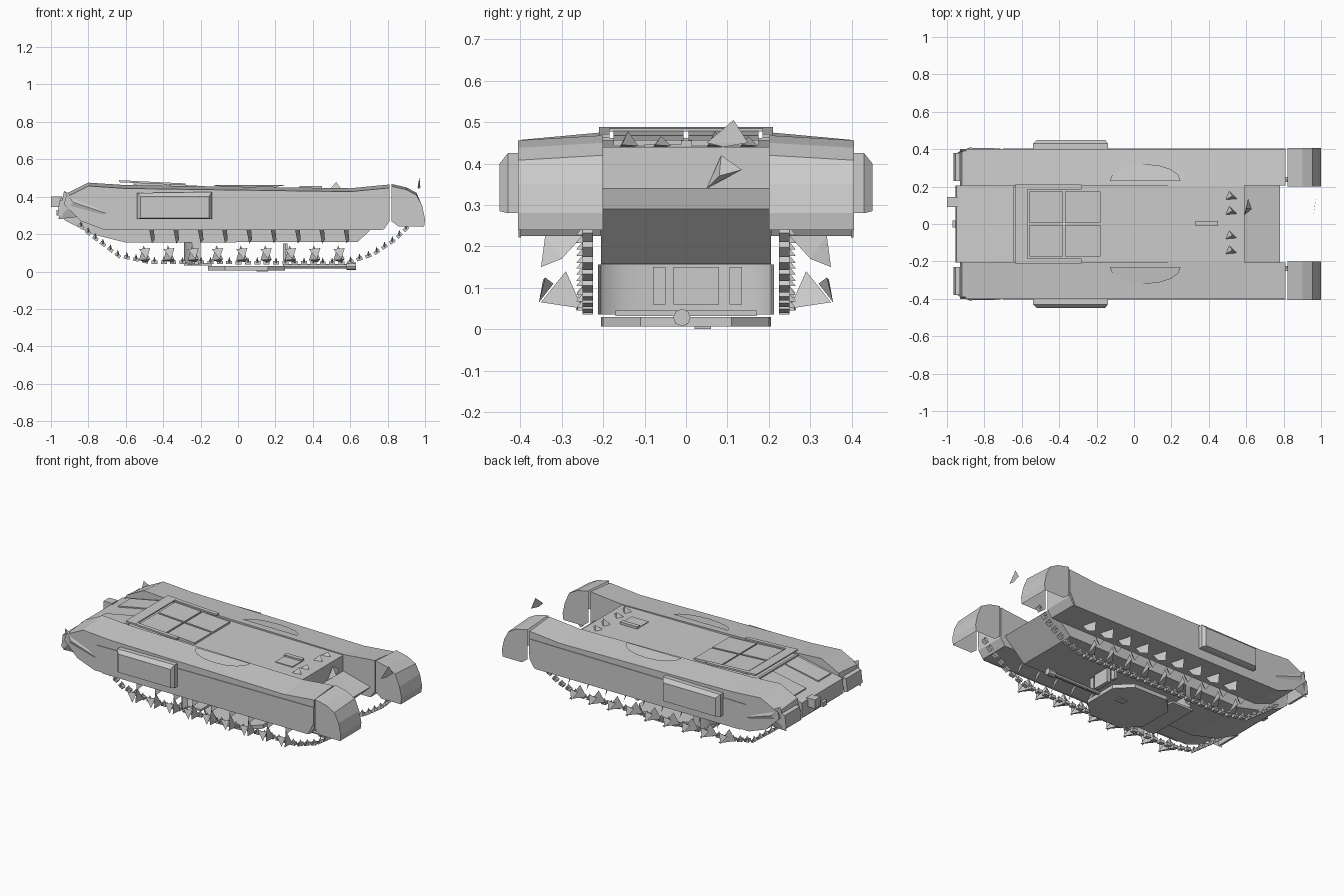
import bpy, bmesh, math
from mathutils import Vector


def make(name, verts, faces):
    me = bpy.data.meshes.new(name)
    me.from_pydata(verts, [], faces)
    bm = bmesh.new()
    bm.from_mesh(me)
    bmesh.ops.recalc_face_normals(bm, faces=bm.faces)
    bm.to_mesh(me)
    bm.free()
    ob = bpy.data.objects.new(name, me)
    bpy.context.collection.objects.link(ob)
    return ob


def ring(n, k=0):
    return [(k + i, k + (i + 1) % n, k + n + (i + 1) % n, k + n + i) for i in range(n)]


def prism(name, pts, y0, y1, drop=0.0, above=9, skip=()):
    """x-z profile swept from y0 to y1; points above a height drop at y1"""
    n = len(pts)
    v = [(x, y0, z) for x, z in pts]
    v += [(x, y1, z - (drop if z > above else 0)) for x, z in pts]
    f = [tuple(range(n)), tuple(range(n, 2 * n))]
    return make(name, v, f + [q for i, q in enumerate(ring(n)) if i not in skip])


def box(name, x0, x1, y0, y1, z0, z1, tilt=0.0):
    """box whose far x end is raised by tilt"""
    return prism(name, [(x0, z0), (x1, z0 + tilt), (x1, z1 + tilt), (x0, z1)], y0, y1)


def rod(name, x0, x1, y, z, r, n=8):
    v = [(x, y + r * math.cos(2 * math.pi * i / n), z + r * math.sin(2 * math.pi * i / n))
         for x in (x0, x1) for i in range(n)]
    return make(name, v, ring(n) + [tuple(range(n)), tuple(range(n, 2 * n))])


def shard(name, pts):
    return make(name, pts, [(0, 1, 2), (0, 1, 3), (0, 2, 3), (1, 2, 3)])


# Central hull with stepped nose
prism("hull", [(0.59, 0.44), (0.59, 0.34), (0.78, 0.29), (0.64, 0.158), (-0.6, 0.155), (-0.78, 0.2),
               (-0.92, 0.27), (-0.955, 0.3), (-0.95, 0.39), (-0.63, 0.455), (-0.2, 0.445)], -0.205, 0.205)

# Track housings, fenders and side details
for s, side in ((1, "left"), (-1, "right")):
    prism("track_housing_" + side,
          [(-0.93, 0.36), (-0.92, 0.415), (-0.8, 0.475), (-0.6, 0.462), (-0.12, 0.455), (0.6, 0.445),
           (0.81, 0.465), (0.81, 0.27), (0.78, 0.225), (-0.72, 0.225), (-0.84, 0.27)],
          s * 0.205, s * 0.4, 0.018, 0.4)
    prism("front_fender_" + side,
          [(0.82, 0.468), (0.9, 0.45), (0.955, 0.42), (0.985, 0.35), (1.0, 0.28), (0.995, 0.24),
           (0.86, 0.24), (0.82, 0.27)], s * 0.2, s * 0.405, 0.012, 0.4, skip=(5, 6, 7))
    # outer armour panel
    prism("side_panel_" + side, [(-0.7, 0.39), (0.81, 0.4), (0.81, 0.3), (0.77, 0.222), (-0.66, 0.222),
                                 (-0.7, 0.27)], s * 0.398, s * 0.404)
    # air intake box with sloping outer edges
    a = [(-0.54, 0.28), (-0.14, 0.28), (-0.14, 0.425), (-0.54, 0.42)]
    b = [(-0.52, 0.285), (-0.155, 0.285), (-0.155, 0.40), (-0.52, 0.40)]
    v = [(x, s * 0.4, z) for x, z in a] + [(x, s * 0.43, z) for x, z in a] + [(x, s * 0.45, z) for x, z in b]
    make("air_intake_" + side, v, [(0, 1, 2, 3), (8, 9, 10, 11)] + ring(4) + ring(4, 4))
    # rear guard plate and torn bracket
    prism("rear_guard_" + side, [(-0.965, 0.3), (-0.955, 0.38), (-0.93, 0.385), (-0.94, 0.29)], s * 0.23, s * 0.38)
    shard("rear_bracket_" + side, [(-0.93, s * 0.39, 0.43), (-0.7, s * 0.404, 0.31), (-0.96, s * 0.37, 0.28),
                                   (-0.88, s * 0.408, 0.37)])
    # shallow bulge beside the turret ring
    n = 9
    arc = [(0.06 + 0.19 * math.cos(math.pi * i / (n - 1)), s * (0.23 + 0.09 * math.sin(math.pi * i / (n - 1))),
            0.462 - 0.012 * math.sin(math.pi * i / (n - 1))) for i in range(n)]
    make("ring_bulge_" + side, arc, [tuple(range(n))])
    # running gear fragments
    for i in range(9):
        x = -0.5 + i * 0.13
        shard("wheel_" + side, [(x - 0.03, s * 0.26, 0.06), (x + 0.03, s * 0.35, 0.065),
                                (x - 0.005, s * 0.29, 0.14), (x + 0.015, s * 0.25, 0.05)])
        shard("wheel_rim_" + side, [(x - 0.03, s * 0.345, 0.12), (x + 0.03, s * 0.34, 0.125),
                                    (x + 0.012, s * 0.355, 0.065), (x, s * 0.32, 0.11)])
        shard("suspension_" + side, [(x + 0.04, s * 0.35, 0.15), (x + 0.05, s * 0.25, 0.225),
                                     (x + 0.025, s * 0.34, 0.225), (x + 0.055, s * 0.3, 0.17)])
    # track links along the lower run
    path = [Vector(p) for p in ((-0.84, 0.24), (-0.78, 0.19), (-0.64, 0.085), (-0.48, 0.05), (0.58, 0.045),
                                (0.72, 0.09), (0.84, 0.17), (0.9, 0.23))]
    d = 0.0
    for p, q in zip(path, path[1:]):
        t = (q - p).normalized()
        up = Vector((-t.y, t.x))
        while d < (q - p).length:
            c = p + t * d
            prism("track_link_" + side, [tuple(c + t * i * 0.016 + up * j * 0.009)
                                         for i, j in ((-1, -1), (1, -1), (1, 1), (-1, 1))], s * 0.225, s * 0.25)
            shard("guide_tooth_" + side, [(c.x - 0.01, s * 0.225, c.y), (c.x + 0.01, s * 0.225, c.y),
                                          (c.x, s * 0.24, c.y + 0.03), (c.x, s * 0.265, c.y)])
            d += 0.05
        d -= (q - p).length
    # engine deck doors, rear deck panels, raised rails
    for x0, x1 in ((-0.56, -0.38), (-0.37, -0.18)):
        z = 0.478 - (x0 + 0.56) * 0.06
        y0, y1 = sorted((s * 0.006, s * 0.175))
        box("engine_door_" + side, x0, x1, y0, y1, z - 0.03, z, -0.01)
    box("rear_deck_panel_" + side, -0.88, -0.65, s * 0.06, s * 0.185, 0.395, 0.412, 0.045)
    box("deck_rail_" + side, -0.63, -0.28, s * 0.185, s * 0.21, 0.477, 0.487, -0.016)

box("deck_cross_rail", -0.635, -0.57, -0.21, 0.21, 0.48, 0.488, -0.003)
box("rear_seam", -0.645, -0.63, -0.2, 0.2, 0.44, 0.462)

# Front deck hatch and fittings
box("driver_hatch", 0.33, 0.45, -0.1, 0.015, 0.435, 0.446)
box("hatch_bar", 0.33, 0.45, -0.012, 0.015, 0.44, 0.456)
for i, y in enumerate((-0.14, -0.06, 0.07, 0.15)):
    shard("periscope", [(0.49, y - 0.02, 0.44), (0.55, y - 0.015, 0.445), (0.51, y + 0.025, 0.442),
                        (0.525, y, 0.478 - 0.012 * (i % 2))])
shard("nose_gun_mount", [(0.59, 0.05, 0.34), (0.61, 0.135, 0.385), (0.6, 0.085, 0.42), (0.63, 0.08, 0.37)])
shard("loose_lamp", [(0.96, 0.05, 0.45), (0.975, 0.15, 0.45), (0.97, 0.115, 0.505), (0.965, 0.09, 0.44)])
box("rear_box", -1.0, -0.94, 0.09, 0.145, 0.345, 0.4)
box("rear_hook", -0.97, -0.93, -0.02, 0.02, 0.3, 0.33)

# Turret lying under the hull: eight-sided roof plate, end walls, gun
plan = [(0.25, 0.11), (0.16, 0.2), (-0.07, 0.205), (-0.16, 0.11)]
plan += [(x, -y) for x, y in reversed(plan)]
make("turret_roof", [(x, y, z) for z in (0.006, 0.03) for x, y in plan],
     [tuple(range(8)), tuple(range(8, 16))] + ring(8))
box("turret_rear_roof", -0.29, -0.14, -0.17, 0.17, 0.032, 0.045)
# curved rear wall sheet
n = 13
arc = [(-0.2 - 0.09 * math.sin(math.pi * i / (n - 1)) ** 0.5 if 0 < i < n - 1 else -0.2,
        -0.212 * math.cos(math.pi * i / (n - 1))) for i in range(n)]
make("turret_rear_wall", [(x, y, z) for z in (0.035, 0.156) for x, y in arc],
     [(i, i + 1, n + i + 1, n + i) for i in range(n - 1)])
box("mantlet", 0.24, 0.265, -0.03, 0.08, 0.06, 0.15)
for y in (-0.08, 0.105):
    box("turret_cheek", 0.24, 0.256, y, y + 0.03, 0.06, 0.15)
rod("gun_barrel", 0.24, 0.6, -0.01, 0.028, 0.012)
rod("muzzle_brake", 0.58, 0.63, -0.01, 0.028, 0.021)
box("roof_hatch", 0.1, 0.16, 0.02, 0.06, 0.0, 0.01)
bpy.ops.object.select_all(action='DESELECT')
wall = bpy.data.objects["turret_rear_wall"]
wall.select_set(True)
bpy.context.view_layer.objects.active = wall
bpy.ops.object.shade_smooth_by_angle()
